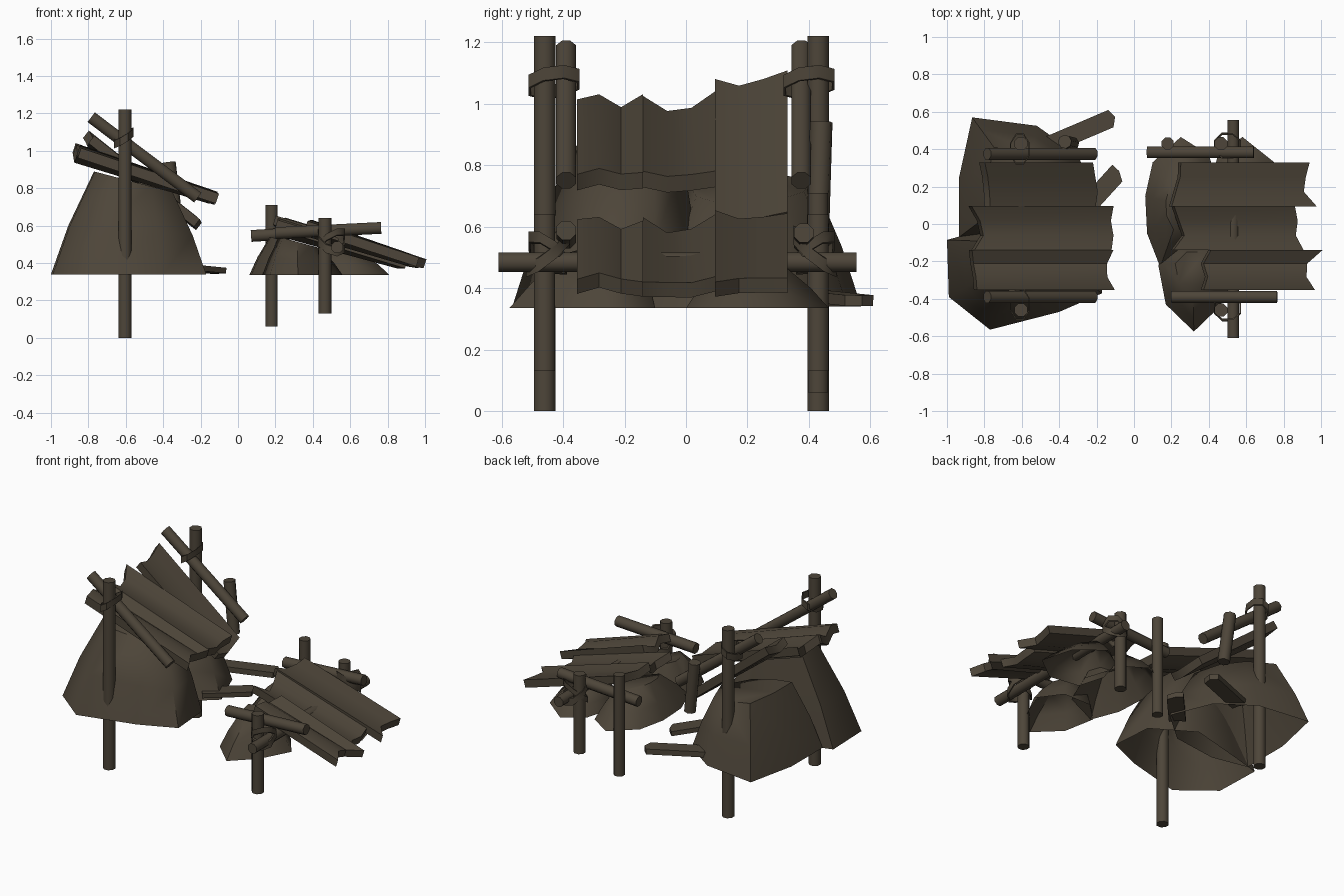
import bpy, bmesh, math
from mathutils import Vector

if "Cube" in bpy.data.objects:
    bpy.data.objects.remove(bpy.data.objects["Cube"])

mat = bpy.data.materials.new("dark weathered brown")
mat.diffuse_color = (0.075, 0.06, 0.041, 1)
mat.use_nodes = True
mat.node_tree.nodes["Principled BSDF"].inputs["Base Color"].default_value = mat.diffuse_color


def finish(bm, name, smooth=35):
    bmesh.ops.recalc_face_normals(bm, faces=bm.faces)
    me = bpy.data.meshes.new(name)
    bm.to_mesh(me)
    bm.free()
    me.materials.append(mat)
    ob = bpy.data.objects.new(name, me)
    bpy.context.collection.objects.link(ob)
    bpy.context.view_layer.objects.active = ob
    ob.select_set(True)
    bpy.ops.object.shade_smooth_by_angle(angle=math.radians(smooth))
    ob.select_set(False)
    return ob


def skin(bm, rings):
    for u, v in zip(rings, rings[1:]):
        n = len(u)
        for i in range(n):
            bm.faces.new((u[i], u[(i + 1) % n], v[(i + 1) % n], v[i]))


def pole(name, a, b, r=0.034, sides=8):
    """Round log from a to b."""
    a, b = Vector(a), Vector(b)
    rot = (b - a).normalized().to_track_quat('Z', 'Y')
    bm = bmesh.new()
    rings = [[bm.verts.new(p + rot @ Vector((
        r * math.cos(math.tau * (i + .5) / sides),
        r * math.sin(math.tau * (i + .5) / sides), 0))) for i in range(sides)] for p in (a, b)]
    skin(bm, rings)
    bm.faces.new(rings[0])
    bm.faces.new(rings[-1])
    finish(bm, name, 50)


def plank(name, a, b, jag_a, jag_b, bend=None, t=0.05, w=.11):
    """Board from a to b with broken ends; bend warps its upper end."""
    a, b = Vector(a), Vector(b)
    d = (b - a).normalized()
    side = Vector((0, 0, 1)).cross(d).normalized()
    up = d.cross(side)
    n = len(jag_a)
    bend = bend or [0] * n
    across = [side * (-w + 2 * w * i / (n - 1)) for i in range(n)]
    outline = [a + across[i] + d * jag_a[i] + up * bend[i] for i in range(n)]
    outline += [b + across[i] + d * jag_b[i] + up * bend[i] * .4 for i in reversed(range(n))]
    bm = bmesh.new()
    rows = [[bm.verts.new(p + up * h) for p in outline] for h in (-t / 2, t / 2)]
    skin(bm, rows)
    m = len(outline)
    for row in rows:
        for i in range(n - 1):
            bm.faces.new((row[i], row[i + 1], row[m - 2 - i], row[m - 1 - i]))
    finish(bm, name, 40)


def mound(name, base, top, z0, tops):
    """Open draped shell: base outline shrinking to a small tilted top."""
    bm = bmesh.new()
    cx, cy, rx, ry = top
    xs = [p[0] for p in base]
    ys = [p[1] for p in base]
    mx, my = (min(xs) + max(xs)) / 2, (min(ys) + max(ys)) / 2
    rings = []
    for f, h in ((0, 0), (.4, .47), (1, 1)):
        ring = []
        for x, y in base:
            s = (x - mx) / (max(xs) - mx)
            tx = cx + rx * s
            ty = cy + ry * (y - my) / (max(ys) - my)
            zt = tops[0] + (tops[1] - tops[0]) * (s + 1) / 2
            ring.append(bm.verts.new((x + (tx - x) * f, y + (ty - y) * f, z0 + (zt - z0) * h)))
        rings.append(ring)
    skin(bm, rings)
    bm.faces.new(rings[-1])
    finish(bm, name, 62)


def lashing(name, c, ry, rx, tilt, h=0.045):
    """Rope band around a post and a rail, tilted about x and y."""
    bm = bmesh.new()
    rings = []
    for k, z in ((1, -h / 2), (1, h / 2), (.9, h / 2), (.9, -h / 2), (1, -h / 2)):
        ring = []
        for i in range(8):
            t = math.tau * (i + .5) / 8
            p = Vector((rx * k * math.cos(t), ry * k * math.sin(t), z))
            p.z += tilt[0] * p.x + tilt[1] * p.y
            ring.append(bm.verts.new(Vector(c) + p))
        rings.append(ring)
    skin(bm, rings)
    bmesh.ops.remove_doubles(bm, verts=bm.verts, dist=1e-5)
    finish(bm, name, 50)


# Upright posts
for y, s in ((-.46, "front"), (.43, "back")):
    pole(f"tall_post_{s}", (-.605, y, 0), (-.605, y, 1.22), .038)
    pole(f"low_post_{s}", (.465, y, .13), (.465, y, .64), .037)
pole("low_post_corner", (.18, .43, .06), (.18, .43, .71), .035)
pole("short_prop", (-.37, .44, .94), (-.33, .43, .61), .037)

# Rails carrying the roof boards
for y, s in ((-.39, "front"), (.375, "back")):
    pole(f"tall_rail_{s}", (-.785, y, 1.18), (-.215, y, .75), .035)
pole("low_rail_front", (.2, -.39, .56), (.765, -.39, .588), .034)
pole("low_rail_back", (.07, .383, .545), (.64, .383, .58), .034)
pole("low_cross_bar", (.53, -.61, .485), (.53, .555, .485), .034)

# Rope lashings
for y, s in ((-.43, "front"), (.4, "back")):
    sg = -1 if y < 0 else 1
    lashing(f"tall_lashing_{s}", (-.61, y, 1.07), .09, .056, (.6, .12), .042)
    lashing(f"low_lashing_{s}", (.5, y + sg * .02, .52), .076, .078, (-.3, -.75 * sg), .045)
    lashing(f"low_lashing_cross_{s}", (.5, y + sg * .02, .515), .068, .078, (.5, .6 * sg), .035)

# Roof boards with broken ends
warps = {"back": (.012, -.008, .004, .016), "middle": (.012, -.02, -.016, .022),
         "front": (.01, .024, -.02, .018)}
plank("tall_board_back", (-.815, .212, 1.07), (-.215, .212, .605),
      (.03, .04, .02, -.01), (-.01, .01, -.01, -.03), warps["back"], .05, .118)
plank("tall_board_middle", (-.855, -.022, .985), (-.13, -.022, .75),
      (-.01, .05, .03, -.03), (.0, .015, .0, .01), warps["middle"], .055, .118)
plank("tall_board_front", (-.87, -.247, .985), (-.14, -.247, .75),
      (.02, .01, .01, -.01), (.03, -.015, -.01, .02), warps["front"], .055, .107)
plank("low_board_back", (.22, .212, .61), (.94, .212, .40),
      (-.03, .0, .02, .02), (.03, -.04, -.03, -.01), warps["back"], .05, .118)
plank("low_board_middle", (.22, -.022, .59), (.87, -.022, .40),
      (-.02, .05, .02, -.02), (.03, -.01, .0, -.02), warps["middle"], .05, .118)
plank("low_board_front", (.38, -.247, .585), (.95, -.247, .405),
      (-.02, .0, -.01, .02), (.01, -.04, -.03, .05), warps["front"], .05, .107)

# Fallen boards
plank("fallen_board_back", (-.46, .42, .375), (-.12, .565, .36),
      (0, .01, 0), (-.01, .02, .0), None, .035, .048)
plank("fallen_board_side", (-.3, .04, .38), (-.1, .26, .36),
      (0, .01, 0), (.0, .03, .03), None, .03, .05)

# Draped earth mounds
mound("tall_mound_front",
      [(-1, -.085), (-.99, -.39), (-.77, -.565), (-.4, -.47), (-.17, -.37), (-.19, -.1), (-.45, .06), (-.8, -.03)],
      (-.56, -.19, .21, .18), .34, (.89, .78))
mound("tall_mound_back",
      [(-.935, -.07), (-.935, .25), (-.865, .57), (-.52, .525), (-.3, .37), (-.19, .1), (-.4, -.08), (-.7, -.12)],
      (-.57, .21, .22, .2), .34, (.77, .67))
mound("low_mound_front",
      [(.13, -.22), (.17, -.43), (.32, -.575), (.46, -.44), (.56, -.25), (.45, -.1), (.25, -.1)],
      (.33, -.27, .11, .12), .335, (.54, .48))
mound("low_mound_back_left",
      [(.07, -.05), (.06, .15), (.1, .33), (.25, .465), (.4, .37), (.48, .12), (.38, -.12), (.14, -.23)],
      (.28, .11, .11, .14), .335, (.54, .49))
mound("low_mound_back_right",
      [(.4, .2), (.45, .37), (.58, .465), (.75, .33), (.81, .12), (.65, 0), (.45, .03)],
      (.57, .21, .1, .11), .335, (.49, .45))
